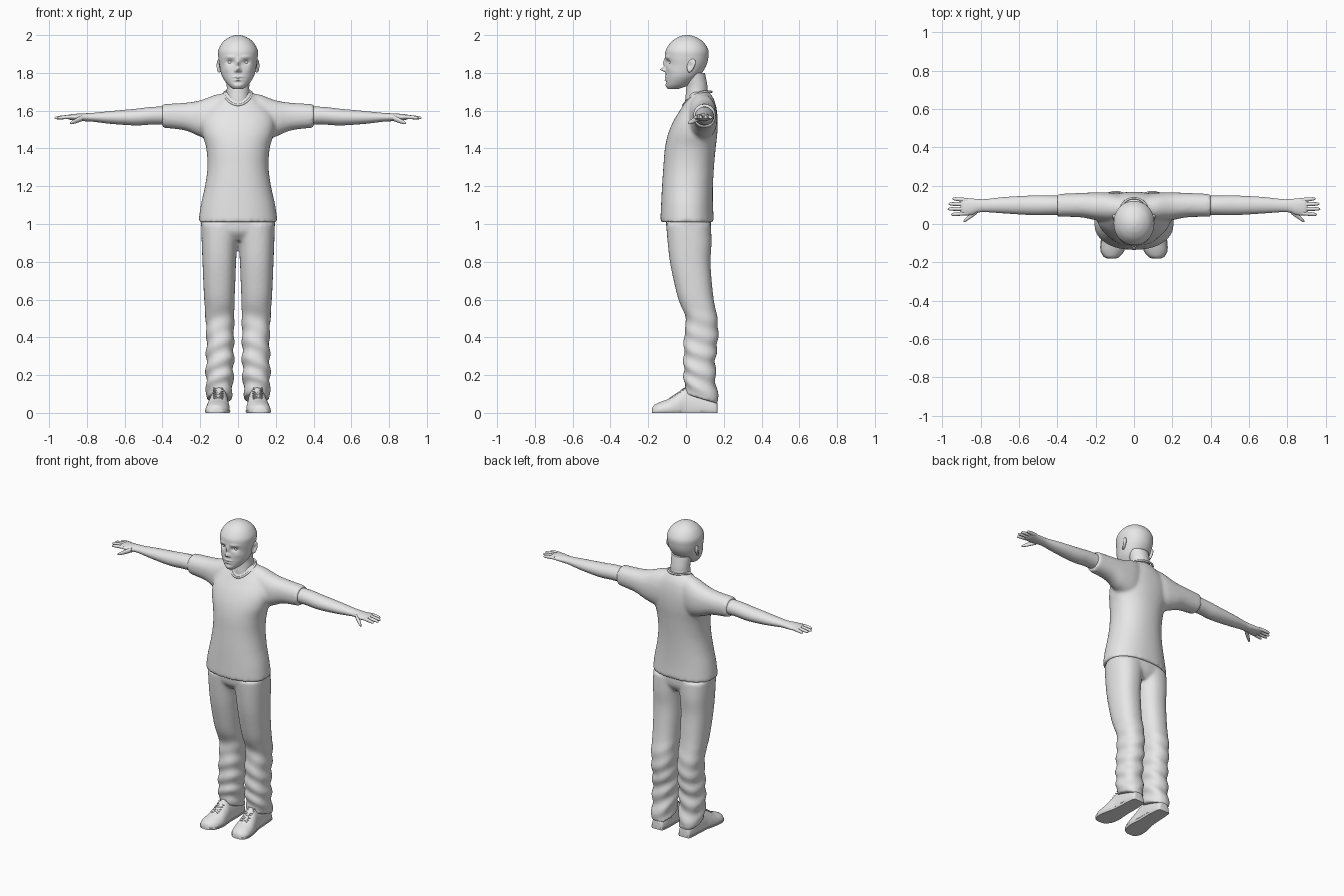
import bpy, bmesh, math
from mathutils import Vector, Matrix

cube = bpy.data.objects.get("Cube")
if cube:
    bpy.data.objects.remove(cube)

GREY = (0.8, 0.8, 0.8, 1)
mat = bpy.data.materials.new("plain_grey")
mat.use_nodes = True
mat.diffuse_color = GREY
mat.node_tree.nodes["Principled BSDF"].inputs["Base Color"].default_value = GREY


def clamp(v, low=0.0, high=1.0):
    return max(low, min(high, v))


def spline(rings, steps):
    """Smoothly interpolate ring values."""
    out = []
    for i in range(len(rings) - 1):
        a, b, c, d = (rings[clamp(i + k, 0, len(rings) - 1)] for k in (-1, 0, 1, 2))
        for s in range(steps):
            t = s / steps
            out.append([q + t / 2 * (r - p + t * (2*p - 5*q + 4*r - w + t * (3*(q - r) + w - p)))
                        for p, q, r, w in zip(a, b, c, d)])
    return out + [list(rings[-1])]


def loft(bm, axis, rings, side=1, segs=32, steps=6, power=2.0):
    """Skin rings of (position, low, high, low, high) along an axis."""
    loops = []
    for pos, u0, u1, v0, v1 in spline(rings, steps):
        loop = []
        for k in range(segs):
            c, s = (f(math.tau * k / segs) for f in (math.cos, math.sin))
            u = (u0 + u1) / 2 + (u1 - u0) / 2 * math.copysign(abs(c) ** (2 / power), c)
            v = (v0 + v1) / 2 + (v1 - v0) / 2 * math.copysign(abs(s) ** (2 / power), s)
            x, y, z = {"x": (pos, u, v), "y": (u, pos, v), "z": (u, v, pos)}[axis]
            loop.append(bm.verts.new((x * side, y, z)))
        loops.append(loop)
    for a, b in zip(loops, loops[1:]):
        for k in range(segs):
            n = (k + 1) % segs
            bm.faces.new((a[k], a[n], b[n], b[k]))
    bm.faces.new(loops[0])
    bm.faces.new(loops[-1])
    return [v for loop in loops for v in loop]


def wide(rows):
    """Rings symmetric about the centre plane."""
    return [(z, -w, w, y0, y1) for z, w, y0, y1 in rows]


def finish(name, bm, voxel=0, smooth=6):
    bmesh.ops.recalc_face_normals(bm, faces=bm.faces)
    mesh = bpy.data.meshes.new(name)
    bm.to_mesh(mesh)
    bm.free()
    mesh.materials.append(mat)
    obj = bpy.data.objects.new(name, mesh)
    bpy.context.collection.objects.link(obj)
    bpy.ops.object.select_all(action="DESELECT")
    obj.select_set(True)
    bpy.context.view_layer.objects.active = obj
    bpy.ops.object.shade_smooth_by_angle(angle=math.radians(50))
    if voxel:
        mod = obj.modifiers.new("blend", "REMESH")
        mod.mode, mod.voxel_size, mod.use_smooth_shade = "VOXEL", voxel, True
        mod = obj.modifiers.new("relax", "SMOOTH")
        mod.factor, mod.iterations = 0.5, smooth
    return obj


def cord(name, points, radius, cyclic=False):
    curve = bpy.data.curves.new(name, "CURVE")
    curve.dimensions = "3D"
    curve.bevel_depth, curve.bevel_resolution = radius, 2
    line = curve.splines.new("POLY")
    line.points.add(len(points) - 1)
    for p, co in zip(line.points, points):
        p.co = (*co, 1)
    line.use_cyclic_u = cyclic
    curve.materials.append(mat)
    bpy.context.collection.objects.link(bpy.data.objects.new(name, curve))


# Head, with the face shaped by soft bumps (x, z, width, height, depth)
bm = bmesh.new()
head = loft(bm, "z", wide([
    (1.715, .025, -.095, -.04), (1.735, .052, -.105, .015), (1.77, .078, -.107, .06),
    (1.8, .09, -.107, .085), (1.84, .098, -.106, .108), (1.88, .104, -.11, .118),
    (1.92, .104, -.107, .118), (1.96, .083, -.082, .095), (1.985, .053, -.05, .062),
    (1.997, .024, -.02, .03), (2.0, .004, 0, .01)]), segs=160, steps=8, power=2.1)
BUMPS = [(0, 1.85, .01, .022, -.014), (0, 1.818, .011, .011, -.029), (.014, 1.811, .006, .007, -.009),
         (.042, 1.857, .019, .012, .014), (.042, 1.884, .026, .008, -.005), (.06, 1.82, .02, .018, -.004),
         (.01, 1.779, .018, .005, -.006), (0, 1.763, .018, .005, -.007), (0, 1.749, .02, .006, .004),
         (0, 1.73, .02, .012, -.004)]
for v in head:
    front = clamp(-v.co.y / .05)
    for x, z, w, h, depth in BUMPS:
        v.co.y += front * depth * math.exp(-((abs(v.co.x) - x) / w) ** 2 - ((v.co.z - z) / h) ** 2)
finish("head", bm)

# Neck
bm = bmesh.new()
loft(bm, "z", wide([(1.6, .07, -.005, .13), (1.66, .063, -.004, .125), (1.7, .06, 0, .116),
                    (1.74, .06, .0, .112), (1.8, .065, -.02, .1)]))
finish("neck", bm)

for label, side in (("left", 1), ("right", -1)):
    # Eye and ear
    bm = bmesh.new()
    bmesh.ops.create_uvsphere(bm, u_segments=24, v_segments=16, radius=.016,
                              matrix=Matrix.Translation((side * .041, -.074, 1.856)))
    finish(label + "_eye", bm)
    bm = bmesh.new()
    bmesh.ops.create_uvsphere(bm, u_segments=32, v_segments=24, radius=1)
    for v in bm.verts:
        r = math.hypot(v.co.y + .2, v.co.z)
        if v.co.x > 0:
            v.co.x -= .9 * math.exp(-(r / .5) ** 2)
        x, y, z = v.co
        v.co = (side * (.1 + .013 * x + .006 * y), .026 + .021 * y * (1 + .3 * z) + .008 * z, 1.838 + .036 * z)
    finish(label + "_ear", bm)

    # Bare arm with palm, fingers and thumb
    bm = bmesh.new()
    loft(bm, "x", [(.34, .05, .147, 1.527, 1.622), (.45, .047, .148, 1.527, 1.62),
                   (.54, .047, .148, 1.522, 1.61), (.67, .055, .141, 1.53, 1.598),
                   (.77, .062, .13, 1.542, 1.588), (.81, .06, .13, 1.544, 1.586),
                   (.85, .047, .133, 1.546, 1.584), (.89, .046, .135, 1.552, 1.58),
                   (.905, .06, .125, 1.558, 1.574)], side)
    for y, spread, tip in ((.057, -.008, .955), (.08, -.002, .972), (.103, .002, .968), (.125, .007, .947)):
        rows = []
        for t, r in ((0, .01), (.4, .0105), (.8, .009), (.95, .006), (1, .001)):
            cy, cz = y + spread * t, 1.567 - .006 * t * t
            rows.append((.87 + (tip - .87) * t, cy - r, cy + r, cz - r, cz + r))
        loft(bm, "x", rows, side, segs=14, steps=4)
    rows = []
    for t, r in ((0, .016), (.4, .014), (.75, .011), (.95, .006), (1, .001)):
        cy, cz = .068 - .055 * t, 1.562 - .029 * t
        rows.append((.82 + .07 * t, cy - r, cy + r, cz - r, cz + r))
    loft(bm, "x", rows, side, segs=14, steps=4)
    finish(label + "_arm", bm)

    # Shoe upper and sole share one outline, with flat undersides
    outline = [(.167, .078, .122, .035), (.155, .058, .138, .075), (.08, .05, .145, .12),
               (0, .05, .15, .135), (-.04, .047, .16, .11), (-.09, .044, .17, .076),
               (-.14, .055, .171, .056), (-.17, .078, .155, .04), (-.18, .1, .135, .022)]
    for part, grow, top in (("shoe", 0, 1), ("sole", .004, .013)):
        bm = bmesh.new()
        verts = loft(bm, "y", [(y, a - grow, b + grow, -h * .5, h) for y, a, b, h in outline], side)
        for v in verts:
            v.co.z = clamp(v.co.z, 0, top)
        finish(label + "_" + part, bm)
    for lace, sign in (("lace_a", 1), ("lace_b", -1)):
        cord(label + "_" + lace, [(side * (.105 + sign * .024 * (-1) ** k), -.088 + .014 * k, .075 + .0093 * k)
                                  for k in range(7)], .004)

# Shirt: body and sleeves blended into one skin
bm = bmesh.new()
loft(bm, "z", wide([
    (1.01, .21, -.136, .148), (1.1, .197, -.132, .143), (1.2, .175, -.127, .143),
    (1.3, .162, -.12, .148), (1.4, .168, -.112, .157), (1.48, .19, -.094, .166),
    (1.55, .195, -.064, .168), (1.61, .165, -.027, .162), (1.66, .11, .003, .148),
    (1.7, .07, .02, .122)]), segs=48, power=2.2)
for side in (1, -1):
    loft(bm, "x", [(.04, .02, .145, 1.45, 1.698), (.12, .01, .163, 1.44, 1.684),
                   (.2, .02, .165, 1.462, 1.655), (.28, .035, .162, 1.495, 1.642),
                   (.4, .038, .157, 1.51, 1.635)], side, power=2.2)
finish("shirt", bm, .01)

# Collar band
ring = [math.tau * k / 48 for k in range(48)]
cord("collar", [(.073 * math.sin(t), .06 - .075 * math.cos(t),
                 1.63 + .035 * (1 - math.cos(t)) + .025 * math.sin(t) ** 2) for t in ring], .006, True)

# Trousers: hips and two legs with loose folds and slanted cuffs
bm = bmesh.new()
loft(bm, "z", wide([(.91, .14, -.06, .1), (.96, .19, -.1, .13), (1.04, .196, -.106, .132)]), power=2.3)
for side in (1, -1):
    leg = loft(bm, "z", [
        (.075, .033, .166, 0, .172), (.12, .03, .168, -.008, .167), (.2, .025, .17, -.012, .156),
        (.3, .022, .168, -.012, .158), (.4, .022, .167, -.01, .17), (.5, .02, .172, -.002, .166),
        (.6, .018, .179, -.04, .147), (.7, .014, .184, -.065, .136), (.8, .01, .188, -.085, .13),
        (.9, .002, .192, -.097, .135), (1.0, -.02, .195, -.105, .132)], side, segs=40, power=2.3)
    for v in leg:
        x, y, z = v.co
        out = Vector((x - side * .097, y - .08, 0)).normalized()
        v.co += out * (.006 * math.sin(65 * z + 28 * abs(x) + 20 * y) * clamp((.6 - z) / .3) * clamp(z / .15))
        v.co.z -= (y - .08) * .3 * clamp((.25 - z) / .15)
finish("trousers", bm, .009, 4)
